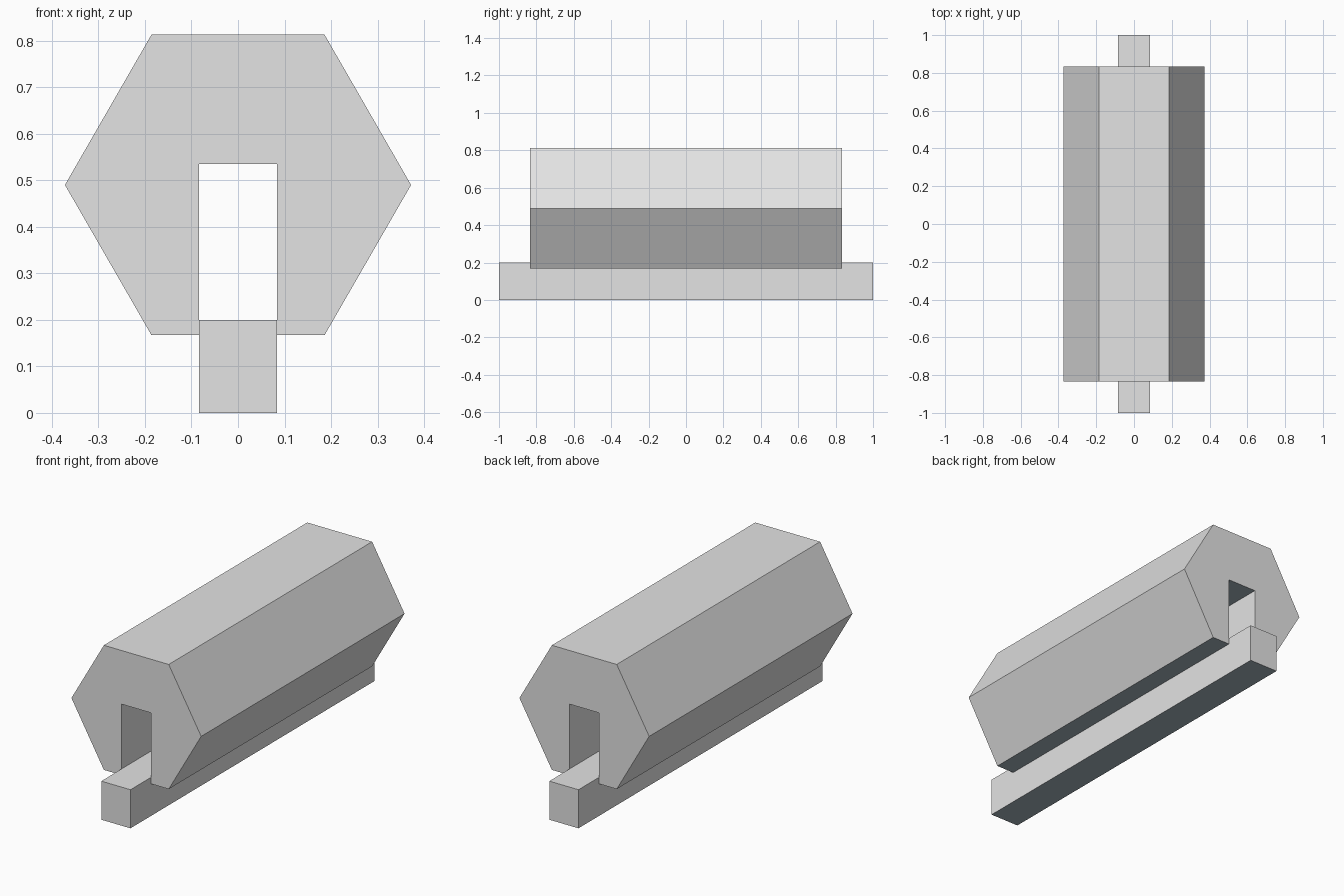
import bpy
import bmesh

cube = bpy.data.objects.get("Cube")
if cube:
    bpy.data.objects.remove(cube, do_unlink=True)


def make_material(name, rgb):
    mat = bpy.data.materials.new(name)
    mat.use_nodes = True
    mat.diffuse_color = (*rgb, 1)
    mat.node_tree.nodes["Principled BSDF"].inputs["Base Color"].default_value = (*rgb, 1)
    return mat


light_grey = make_material("light_grey", (0.77, 0.77, 0.77))
blue_grey = make_material("blue_grey", (0.37, 0.445, 0.497))


def extrude_profile(name, half_profile, half_length):
    """Mirror a right-hand (x, z) outline and extrude it along y."""
    outline = half_profile + [(-x, z) for x, z in reversed(half_profile)]
    bm = bmesh.new()
    cap = bm.faces.new([bm.verts.new((x, -half_length, z)) for x, z in outline])
    extruded = bmesh.ops.extrude_face_region(bm, geom=[cap], use_keep_orig=True)["geom"]
    verts = [v for v in extruded if isinstance(v, bmesh.types.BMVert)]
    bmesh.ops.translate(bm, verts=verts, vec=(0, 2 * half_length, 0))
    bmesh.ops.recalc_face_normals(bm, faces=bm.faces[:])
    bm.normal_update()
    # Downward faces take the blue-grey
    for face in bm.faces:
        face.material_index = 1 if face.normal.z < -0.9 else 0
    mesh = bpy.data.meshes.new(name)
    bm.to_mesh(mesh)
    bm.free()
    mesh.materials.append(light_grey)
    mesh.materials.append(blue_grey)
    obj = bpy.data.objects.new(name, mesh)
    bpy.context.collection.objects.link(obj)
    return obj


# Hexagonal body with a slot open along its underside
slot = 0.084
extrude_profile("hexagonal_body", [
    (slot, 0.535), (slot, 0.167), (0.186, 0.167),
    (0.372, 0.49), (0.186, 0.813),
], 0.833)

# Square rail seated in the bottom of the slot
extrude_profile("rail", [(0.0835, 0), (0.0835, 0.2)], 1.0)
